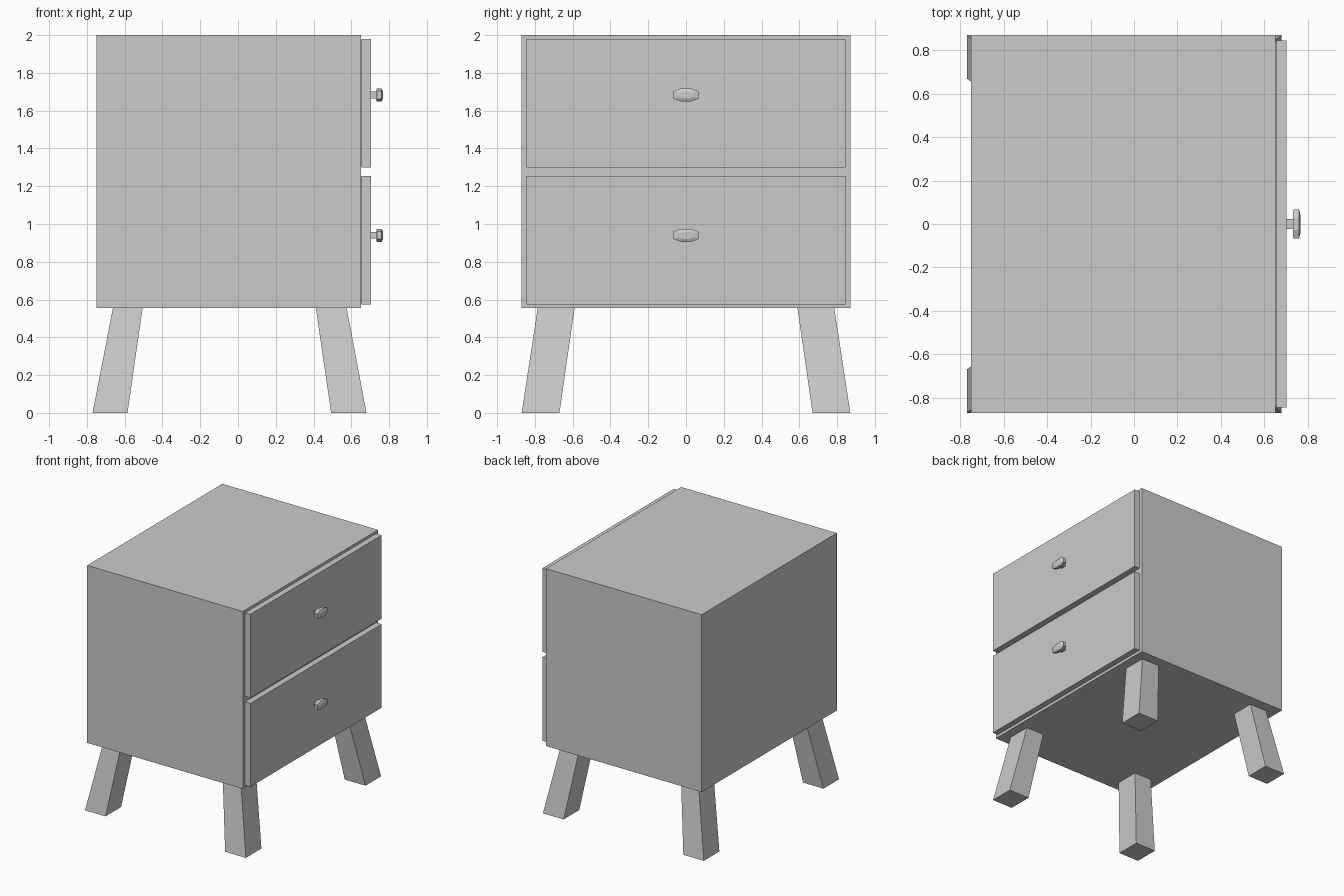
import bpy, bmesh

if "Cube" in bpy.data.objects:
    bpy.data.objects.remove(bpy.data.objects["Cube"])


def loft(name, sections):
    """Solid from a stack of matching polygon sections, capped at both ends."""
    bm = bmesh.new()
    rings = [[bm.verts.new(p) for p in s] for s in sections]
    n = len(rings[0])
    for a, b in zip(rings, rings[1:]):
        for i in range(n):
            j = (i + 1) % n
            bm.faces.new((a[i], a[j], b[j], b[i]))
    bm.faces.new(rings[0][::-1])
    bm.faces.new(rings[-1])
    bmesh.ops.recalc_face_normals(bm, faces=bm.faces)
    mesh = bpy.data.meshes.new(name)
    bm.to_mesh(mesh)
    bm.free()
    obj = bpy.data.objects.new(name, mesh)
    bpy.context.collection.objects.link(obj)
    return obj


def rect(x0, x1, y0, y1, z):
    return [(x0, y0, z), (x1, y0, z), (x1, y1, z), (x0, y1, z)]


def box(name, x0, x1, y, z0, z1):
    return loft(name, [rect(x0, x1, -y, y, z0), rect(x0, x1, -y, y, z1)])


def knob_section(x, s, cz):
    # Elongated octagon in the y-z plane
    pts = [(0.066, 0.02), (0.028, 0.034), (-0.028, 0.034), (-0.066, 0.02),
           (-0.066, -0.02), (-0.028, -0.034), (0.028, -0.034), (0.066, -0.02)]
    return [(x, y * s, cz + z * s) for y, z in pts]


# Cabinet body
box("cabinet_body", -0.75, 0.652, 0.87, 0.555, 2.0)

# Drawer fronts with stemmed knobs
for label, z0, z1, kz in (("lower", 0.575, 1.255, 0.94),
                          ("upper", 1.30, 1.98, 1.683)):
    box(label + "_drawer_front", 0.655, 0.703, 0.845, z0, z1)
    box(label + "_drawer_mount", 0.64, 0.66, 0.835, z0 + 0.01, z1 - 0.01)
    box(label + "_knob_stem", 0.70, 0.738, 0.023, kz - 0.018, kz + 0.018)
    # Grip: flat back, straight rim, slightly domed face
    loft(label + "_knob_grip", [knob_section(0.732, 0.95, kz),
                                knob_section(0.736, 1.0, kz),
                                knob_section(0.760, 1.0, kz),
                                knob_section(0.768, 0.55, kz)])

# Splayed, tapered legs: (bottom x range, top x range), mirrored across y
for label, (bx0, bx1), (tx0, tx1) in (
        ("left", (-0.77, -0.585), (-0.662, -0.505)),
        ("right", (0.493, 0.68), (0.412, 0.575))):
    for side, s in (("front", -1), ("back", 1)):
        loft(f"{side}_{label}_leg", [
            rect(bx0, bx1, s * 0.67, s * 0.87, 0.0),
            rect(tx0, tx1, s * 0.59, s * 0.785, 0.556)])
